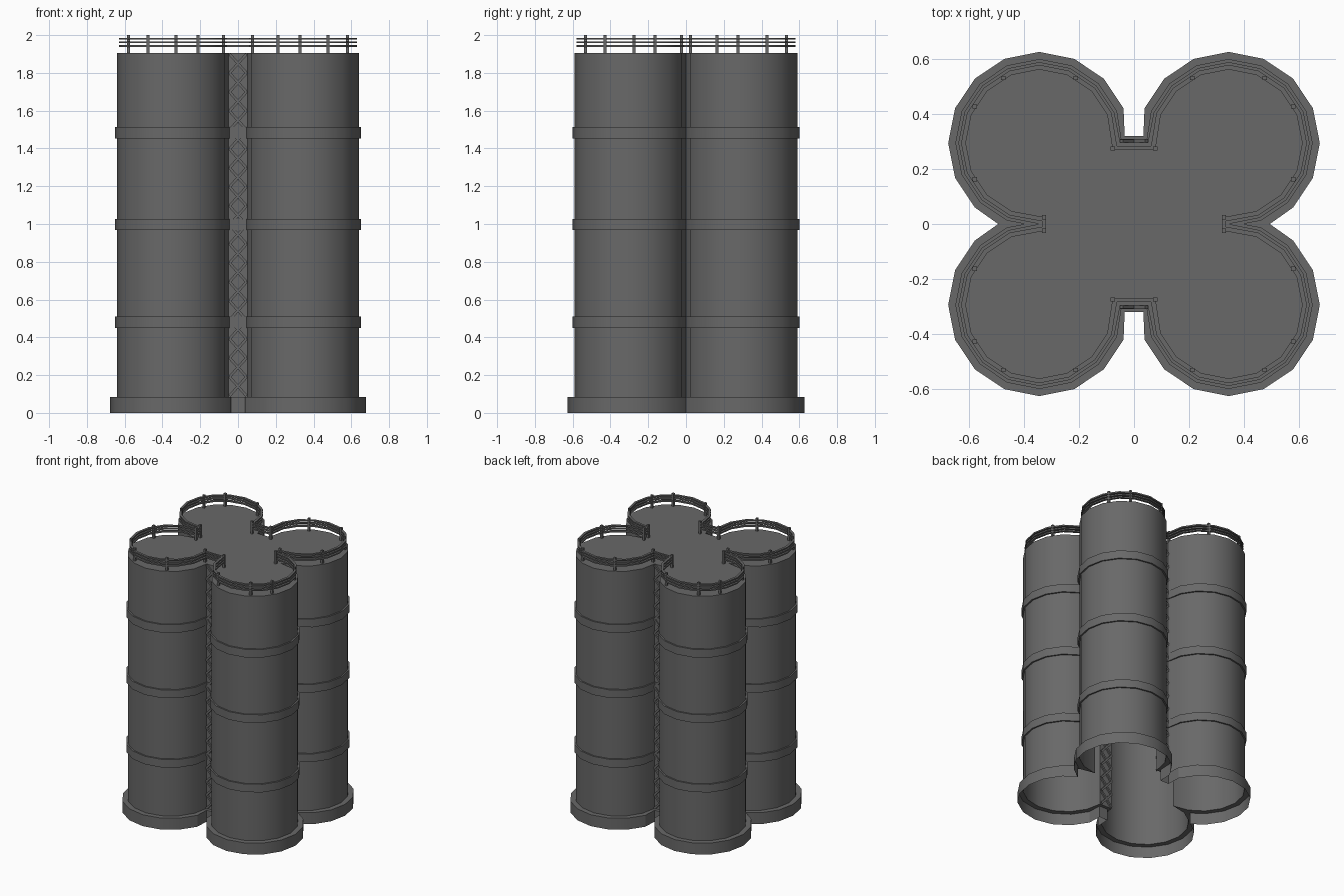
import bpy, bmesh, math
from mathutils import Matrix

if "Cube" in bpy.data.objects:
    bpy.data.objects.remove(bpy.data.objects["Cube"])

CX, CY = 0.345, 0.295      # centre of each of the four lobes
TOP = 1.905

# Dark grey paint for every part
paint = bpy.data.materials.new("dark_grey")
paint.diffuse_color = (0.14, 0.14, 0.14, 1)
paint.use_nodes = True
paint.node_tree.nodes["Principled BSDF"].inputs["Base Color"].default_value = paint.diffuse_color


def loop(r, cusp, notch):
    """Four-lobed outline: 16-sided lobes joined at side cusps and front/back notches."""
    q = [cusp]
    for k in range(-3, 8):
        a = math.radians(22.5 * k)
        x, y = CX + r * math.cos(a), CY + r * math.sin(a)
        q.append((x, y) if y > cusp[1] else cusp)
    q.append(notch)
    m = q[::-1]
    return (q + [(-x, y) for x, y in m] + [(-x, -y) for x, y in q]
            + [(x, -y) for x, y in m])


def finish(bm, name, smooth=False):
    bmesh.ops.remove_doubles(bm, verts=bm.verts, dist=1e-5)
    bmesh.ops.recalc_face_normals(bm, faces=bm.faces)
    me = bpy.data.meshes.new(name)
    bm.to_mesh(me)
    bm.free()
    me.materials.append(paint)
    ob = bpy.data.objects.new(name, me)
    bpy.context.collection.objects.link(ob)
    if smooth:
        bpy.ops.object.select_all(action='DESELECT')
        ob.select_set(True)
        bpy.context.view_layer.objects.active = ob
        bpy.ops.object.shade_smooth_by_angle(angle=math.radians(30))
    return ob


def loft(name, rows, cap=False, closed=False):
    """Skin between outlines; rows are (outline, z)."""
    bm = bmesh.new()
    vs = [[bm.verts.new((x, y, z)) for x, y in pts] for pts, z in rows]
    n = len(vs[0])
    pairs = list(zip(vs, vs[1:])) + ([(vs[-1], vs[0])] if closed else [])
    for a, b in pairs:
        for i in range(n):
            j = (i + 1) % n
            bm.faces.new((a[i], a[j], b[j], b[i]))
    if cap:
        bm.faces.new(vs[-1])
    return finish(bm, name, True)


def box(bm, loc, size, tilt=0.0):
    m = (Matrix.Translation(loc) @ Matrix.Rotation(tilt, 4, 'Y')
         @ Matrix.Diagonal((*size, 1)))
    bmesh.ops.create_cube(bm, size=1, matrix=m)


# Hollow body with stepped base and flat roof, open underneath
base = loop(0.332, (0.495, 0), (0.034, 0.32))
tank = loop(0.295, (CX, 0), (0.05, 0.297))
loft("tank_body", [(base, 0), (base, 0.085), (tank, 0.085), (tank, TOP)], cap=True)

# Reinforcing bands
band = loop(0.306, (0.397, 0), (0.045, 0.302))
for i, z in enumerate((0.48, 0.997, 1.483)):
    loft(f"band_{i + 1}", [(tank, z - 0.03), (band, z - 0.03),
                           (band, z + 0.03), (tank, z + 0.03)])

# Guard rails
outer = loop(0.285, (0.336, 0.010), (0.062, 0.285))
inner = loop(0.268, (0.322, 0.024), (0.078, 0.271))
for i, z in enumerate((1.942, 1.962, 1.981)):
    loft(f"guard_rail_{i + 1}", [(inner, z - 0.005), (outer, z - 0.005),
                                 (outer, z + 0.005), (inner, z + 0.005)], closed=True)

# Guard rail posts
bm = bmesh.new()
for x, y in ((0.328, 0.025), (0.58, 0.163), (0.58, 0.428),
             (0.477, 0.532), (0.212, 0.532), (0.077, 0.275)):
    for sx in (-1, 1):
        for sy in (-1, 1):
            box(bm, (sx * x, sy * y, (TOP + 2) / 2), (0.016, 0.016, 2 - TOP))
finish(bm, "guard_posts")

# Crossed lattice bracing in the front and back gaps, showing through to the inside
for side, name in ((-1, "front_lattice"), (1, "back_lattice")):
    bm = bmesh.new()
    cells, z0 = 18, 0.09
    h = (TOP - 0.005 - z0) / cells
    for i in range(cells):
        for s in (-1, 1):
            box(bm, (0, side * (0.297 + 0.0005 * s), z0 + h * (i + 0.5)),
                (0.014, 0.024, math.hypot(h, 0.09)), s * math.atan2(0.09, h))
    finish(bm, name)
